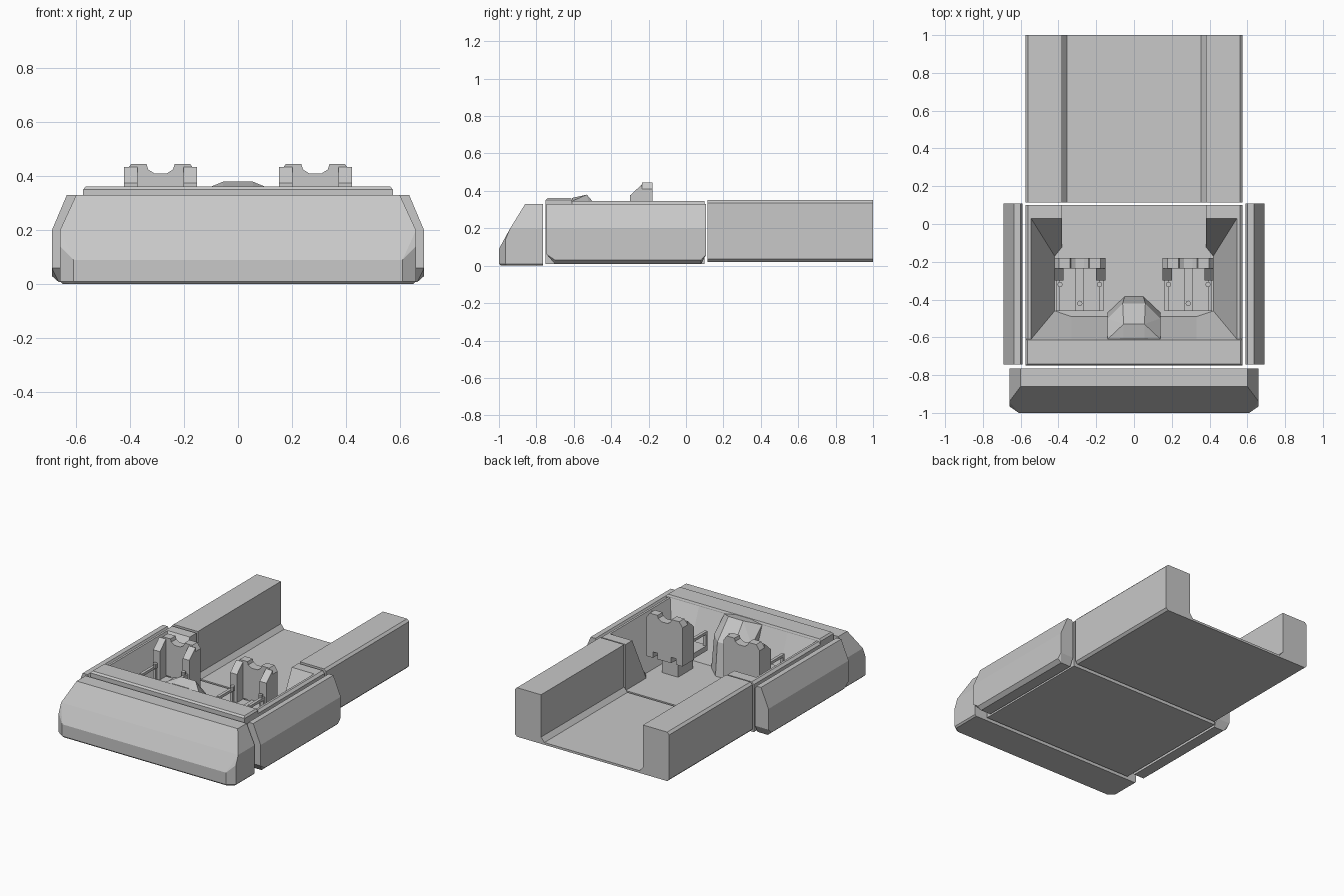
import bpy, bmesh, math
from mathutils import Vector

if "Cube" in bpy.data.objects:
    bpy.data.objects.remove(bpy.data.objects["Cube"])

GREY = bpy.data.materials.new("hull grey")
GREY.diffuse_color = (0.58, 0.58, 0.58, 1)
GREY.use_nodes = True
GREY.node_tree.nodes["Principled BSDF"].inputs["Base Color"].default_value = GREY.diffuse_color


def finish(name, bm):
    bmesh.ops.remove_doubles(bm, verts=bm.verts, dist=1e-5)
    bmesh.ops.recalc_face_normals(bm, faces=bm.faces)
    me = bpy.data.meshes.new(name)
    bm.to_mesh(me)
    bm.free()
    me.materials.append(GREY)
    ob = bpy.data.objects.new(name, me)
    bpy.context.collection.objects.link(ob)
    return ob


def add_prism(bm, pts, axis, a, b):
    """Extrude a 2D outline along 'x' (pts are y,z) or 'y' (pts are x,z)."""
    def place(p, d):
        return (d, p[0], p[1]) if axis == 'x' else (p[0], d, p[1])
    r0 = [bm.verts.new(place(p, a)) for p in pts]
    r1 = [bm.verts.new(place(p, b)) for p in pts]
    n = len(pts)
    for i in range(n):
        j = (i + 1) % n
        bm.faces.new((r0[i], r0[j], r1[j], r1[i]))
    bm.faces.new(r0)
    bm.faces.new(r1)


def add_box(bm, x0, x1, y0, y1, z0, z1):
    add_prism(bm, [(x0, z0), (x1, z0), (x1, z1), (x0, z1)], 'y', y0, y1)


def hull(name, pts, mirror_points=False):
    bm = bmesh.new()
    for x, y, z in pts:
        bm.verts.new((x, y, z))
        if mirror_points:
            bm.verts.new((-x, y, z))
    res = bmesh.ops.convex_hull(bm, input=bm.verts)
    junk = [g for g in res["geom_interior"] if isinstance(g, bmesh.types.BMVert)]
    bmesh.ops.delete(bm, geom=junk, context='VERTS')
    bmesh.ops.dissolve_limit(bm, angle_limit=0.01, verts=bm.verts, edges=bm.edges)
    return finish(name, bm)


def both(half):
    return half + [(-x, z) for x, z in reversed(half)]


# front bumper
hull("front_bumper", [
    (.61, -1, .01), (.61, -1, .09), (.66, -.965, .01), (.66, -.965, .14),
    (.66, -.94, .2), (.66, -.765, .2), (.66, -.765, .01), (.65, -.765, 0),
    (.61, -.99, 0), (.65, -.96, 0), (.60, -.86, .33), (.60, -.765, .33)], True)

# side panels
for s, side in ((1, "right"), (-1, "left")):
    pts = []
    for x, z in ((.60, .33), (.635, .33), (.69, .2), (.69, .06), (.59, .06), (.59, .31)):
        pts += [(s * x, -.745, z), (s * x, .108, z)]
    for x, z in ((.69, .03), (.665, .008), (.59, .008)):
        pts += [(s * x, -.70, z), (s * x, .08, z)]
    hull(side + "_side_panel", pts)

# cargo bed
bm = bmesh.new()
add_prism(bm, both([(.56, .02), (.575, .035), (.575, .335), (.56, .35),
                    (.38, .35), (.38, .065), (.355, .035)]), 'y', .115, 1)
finish("cargo_bed", bm)

# cockpit tub: rings from the outer bottom edge, over the rim, down to the floor
outer = [(0, -.75), (.33, -.75), (.575, -.75), (.575, .10), (.38, .10), (.38, .10)]
shoulder = [(0, -.735), (.33, -.735), (.56, -.735), (.56, .10), (.38, .10), (.38, .10)]
rim = [(0, -.61), (.33, -.61), (.545, -.61), (.545, .03), (.38, .03), (.38, .10)]
floor = [(0, -.49), (.33, -.49), (.42, -.46), (.42, -.17), (.38, -.12), (.38, .10)]
bm = bmesh.new()
rings = [[bm.verts.new((x, y, z)) for x, y in ring] for ring, z in
         ((outer, .01), (outer, .33), (shoulder, .345), (rim, .345), (floor, .035))]
for lo, hi in zip(rings, rings[1:]):
    for i in range(5):
        quad = []
        for v in (lo[i], lo[i + 1], hi[i + 1], hi[i]):
            if all((v.co - q.co).length > 1e-5 for q in quad):
                quad.append(v)
        if len(quad) > 2:
            a, b, c = (q.co for q in quad[:3])
            if (b - a).cross(c - a).length > 1e-7:
                bm.faces.new(quad)
back_lo, back_hi = bm.verts.new((0, .10, .01)), bm.verts.new((0, .10, .035))
bm.faces.new(rings[0][:5] + [back_lo])
bm.faces.new(rings[-1] + [back_hi])
bm.faces.new((rings[0][4], back_lo, back_hi, rings[-1][5]))
tub = finish("cockpit_tub", bm)
mod = tub.modifiers.new("mirror", 'MIRROR')
mod.use_clip = True

# raised front rim
hull("front_rim", [
    (.575, -.75, .33), (.575, -.61, .33), (.575, -.75, .35), (.575, -.61, .35),
    (.565, -.74, .362), (.565, -.615, .362)], True)

# dashboard console
hull("dashboard_console", [
    (.055, -.61, .362), (.055, -.53, .38), (.14, -.61, .345), (.14, -.50, .25),
    (.06, -.42, .25), (.14, -.47, .035), (.05, -.385, .035), (.14, -.61, .035)], True)

# seats
for s, side in ((1, "right"), (-1, "left")):
    cx = s * .287
    bm = bmesh.new()
    # backrest with headrest notch and two slots at the bottom
    add_prism(bm, both([(.05, .15), (.05, .19), (.085, .19), (.085, .15), (.135, .15),
                        (.135, .41), (.11, .445), (.052, .445), (.046, .425),
                        (.022, .41)]), 'y', -.235, -.18)
    for t in (1, -1):
        # side wings
        add_prism(bm, [(-.235, .15), (-.235, .435), (-.30, .375), (-.30, .15)],
                  'x', t * .085, t * .135)
        # seat cushions
        add_box(bm, t * .022, t * .125, -.46, -.235, .15, .185)
        # armrest loops
        for y0, y1, z0, z1 in ((-.46, -.30, .262, .28), (-.46, -.443, .185, .262),
                               (-.318, -.30, .185, .262)):
            add_box(bm, t * .105, t * .125, y0, y1, z0, z1)
    # centre strip and pedestal
    add_box(bm, -.022, .022, -.46, -.235, .15, .195)
    add_box(bm, -.06, .06, -.40, -.24, .035, .15)
    # control sticks
    for x, y, z0, z1 in ((0, -.42, .19, .23), (.105, -.32, .27, .30), (-.105, -.32, .27, .30)):
        ring = [(x + .014 * math.cos(k * math.pi / 4), y + .014 * math.sin(k * math.pi / 4))
                for k in range(8)]
        lo = [bm.verts.new((*p, z0)) for p in ring]
        hi = [bm.verts.new((*p, z1)) for p in ring]
        for k in range(8):
            bm.faces.new((lo[k], lo[k - 1], hi[k - 1], hi[k]))
        bm.faces.new(lo)
        bm.faces.new(hi)
    bmesh.ops.translate(bm, verts=bm.verts, vec=Vector((cx, 0, 0)))
    finish(side + "_seat", bm)
